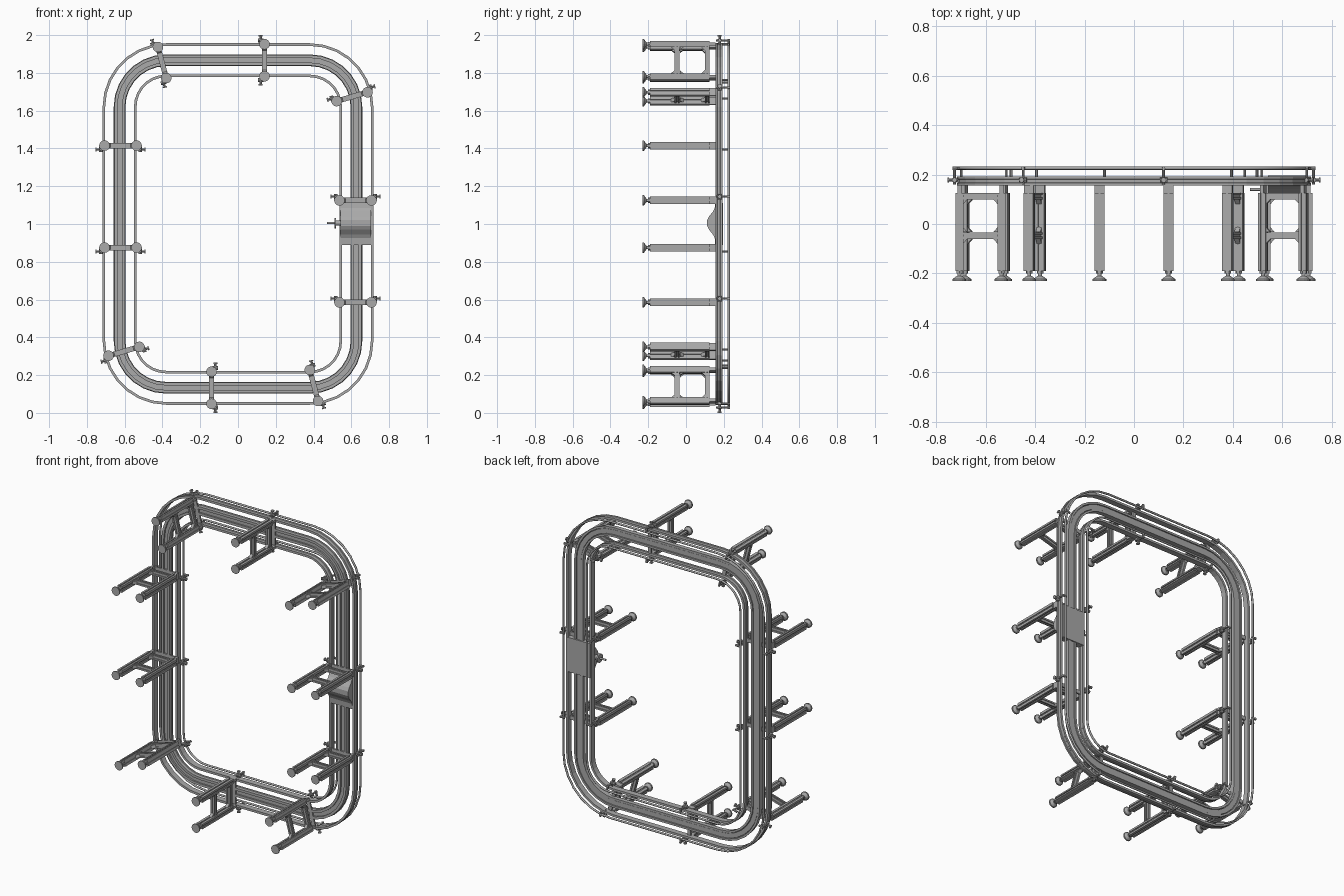
import bpy, bmesh, math
from mathutils import Matrix, Vector

cube = bpy.data.objects.get("Cube")
if cube:
    bpy.data.objects.remove(cube)

steel = bpy.data.materials.new("grey_steel")
steel.use_nodes = True
GREY = (0.4, 0.4, 0.4, 1)
steel.diffuse_color = GREY
steel.node_tree.nodes["Principled BSDF"].inputs["Base Color"].default_value = GREY


def finish(bm, name):
    bmesh.ops.recalc_face_normals(bm, faces=bm.faces)
    mesh = bpy.data.meshes.new(name)
    bm.to_mesh(mesh)
    bm.free()
    mesh.materials.append(steel)
    return mesh


def place(name, mesh, matrix=Matrix()):
    obj = bpy.data.objects.new(name, mesh)
    bpy.context.collection.objects.link(obj)
    obj.matrix_world = matrix
    return obj


def box(bm, x, y, z):
    """Box from (low, high) pairs."""
    size = [b - a for a, b in (x, y, z)]
    mid = [(a + b) / 2 for a, b in (x, y, z)]
    bmesh.ops.create_cube(bm, size=1, matrix=Matrix.Translation(mid) @ Matrix.Diagonal((*size, 1)))


def rod(bm, start, end, r1, r2=None, sides=12):
    start, end = Vector(start), Vector(end)
    d = end - start
    m = Matrix.Translation((start + end) / 2) @ d.to_track_quat('Z', 'Y').to_matrix().to_4x4()
    bmesh.ops.create_cone(bm, cap_ends=True, segments=sides, radius1=r1,
                          radius2=r1 if r2 is None else r2, depth=d.length, matrix=m)


def prism(bm, points, axis, low, high):
    """Extrude a closed outline of 3D points along an axis."""
    axis = Vector(axis)
    face = bm.faces.new([bm.verts.new(Vector(p) + axis * low) for p in points])
    new = bmesh.ops.extrude_face_region(bm, geom=[face])["geom"]
    bmesh.ops.translate(bm, vec=axis * (high - low),
                        verts=[v for v in new if isinstance(v, bmesh.types.BMVert)])


def slotted(w, h, slot=0.004, deep=0.005):
    """Quarter-turn outline of a bar with a groove in each side."""
    quarter = [(w, slot), (w, h), (slot, h), (slot, h - deep)]
    outline = [(w - deep, slot)] + quarter
    mirrored = [(-x, z) for x, z in reversed(outline)]
    top = outline + mirrored
    return top + [(x, -z) for x, z in reversed(top)]


# Rounded-rectangle loop shared by the track, side beams and rails
CORNER_X, CORNER_Z, RADIUS, STEPS = 0.38, 0.62, 0.247, 7


def sweep(name, profile):
    """Carry a closed (offset, y) profile around the loop."""
    bm = bmesh.new()
    rings = []
    for q, (sx, sz) in enumerate(((1, 1), (-1, 1), (-1, -1), (1, -1))):
        for i in range(STEPS + 1):
            a = math.pi / 2 * (q + i / STEPS)
            rings.append([bm.verts.new((sx * CORNER_X + (RADIUS + o) * math.cos(a), y,
                                        1 + sz * CORNER_Z + (RADIUS + o) * math.sin(a)))
                          for o, y in profile])
    n = len(profile)
    for k, ring in enumerate(rings):
        nxt = rings[(k + 1) % len(rings)]
        for j in range(n):
            bm.faces.new((ring[j], ring[(j + 1) % n], nxt[(j + 1) % n], nxt[j]))
    return place(name, finish(bm, name))


# Central track: channel grooved below, with the chain running in it above
half = [(0.012, 0.17), (0.012, 0.16), (0.028, 0.16), (0.028, 0.182), (0.031, 0.185),
        (0.031, 0.193), (0.018, 0.193), (0.018, 0.175)]
sweep("track_channel", half + [(-o, y) for o, y in reversed(half)])
sweep("chain_strip", [(-0.015, 0.174), (0.015, 0.174), (0.015, 0.189), (-0.015, 0.189)])

# Side beams along both edges, each with a guide rail above it
for label, s in (("outer", 1), ("inner", -1)):
    c = s * 0.083
    sweep(label + "_side_beam", [(c - 0.007, 0.155), (c + 0.007, 0.155), (c + 0.007, 0.165),
                                 (c + 0.004, 0.168), (c + 0.004, 0.18), (c + 0.007, 0.183),
                                 (c + 0.007, 0.192), (c - 0.007, 0.192)])
    ring = [2 * math.pi * k / 8 for k in range(8)]
    rail = sweep(label + "_guide_rail",
                 [(c + 0.006 * math.cos(a), 0.226 + 0.007 * math.sin(a)) for a in ring])
    rail.data.shade_smooth()

# Support frame: local x is across the track, y its depth, z along it
bm = bmesh.new()
for s in (-1, 1):
    c = s * 0.085
    prism(bm, [(c + x, 0, z) for x, z in slotted(0.016, 0.02)], (0, 1, 0), -0.19, 0.125)
    box(bm, (c - 0.008, c + 0.008), (0.125, 0.157), (-0.02, 0.02))
    rod(bm, (c, -0.215, 0), (c, -0.18, 0), 0.008)
    rod(bm, (c, -0.23, 0), (c, -0.222, 0), 0.028, sides=16)
    rod(bm, (c, -0.222, 0), (c, -0.21, 0), 0.026, 0.01, sides=16)
    rod(bm, (c, -0.2, 0), (c, -0.188, 0), 0.014, sides=6)
    # corner gussets
    edge = s * 0.07
    for y, d in ((0.1, -1), (-0.033, 1), (-0.06, -1)):
        prism(bm, [(edge, y, 0), (edge - s * 0.018, y, 0), (edge, y + d * 0.02, 0)],
              (0, 0, 1), -0.01, 0.01)
for low, high in ((0.1, 0.125), (-0.06, -0.035)):
    mid = (low + high) / 2
    prism(bm, [(0, mid + y, z) for y, z in slotted((high - low) / 2, 0.014)],
          (1, 0, 0), -0.072, 0.072)
# tie joining the central track to the side beams
box(bm, (-0.08, 0.08), (0.16, 0.17), (-0.012, 0.012))
frame_mesh = finish(bm, "support_frame")

# Rail clamp: arms, posts, knobs and rail holders
bm = bmesh.new()
for s in (-1, 1):
    t = 0.02
    rod(bm, (s * 0.085, 0.178, t), (s * 0.128, 0.178, t), 0.006, sides=8)
    rod(bm, (s * 0.126, 0.178, t), (s * 0.133, 0.178, t), 0.011, sides=8)
    rod(bm, (s * 0.105, 0.16, t), (s * 0.105, 0.233, t), 0.006, sides=8)
    rod(bm, (s * 0.105, 0.178, t - 0.015), (s * 0.105, 0.178, t + 0.015), 0.01, sides=8)
    rod(bm, (s * 0.08, 0.226, t), (s * 0.112, 0.226, t), 0.007, sides=8)
clamp_mesh = finish(bm, "rail_clamp")

# Five stations, each repeated by a half turn about the loop centre
stations = [("upper_side", -0.622, 0.415, 180), ("lower_side", -0.622, -0.125, 180),
            ("top", 0.14, 0.867, 90), ("left_corner", -0.402, 0.855, 105),
            ("right_corner", 0.604, 0.674, 16)]
for label, x, z, angle in stations:
    for turn, side in ((1, "a"), (-1, "b")):
        a = math.radians(angle + (0 if turn == 1 else 180))
        m = Matrix.Translation((turn * x, 0, 1 + turn * z)) @ Matrix.Rotation(-a, 4, 'Y')
        place(f"{label}_support_frame_{side}", frame_mesh, m)
        place(f"{label}_rail_clamp_{side}", clamp_mesh, m)

# Drive cover with a bulge towards the legs
bm = bmesh.new()
outline = [(0.196, 0.89), (0.155, 0.89), (0.152, 0.925), (0.142, 0.945), (0.122, 0.97),
           (0.112, 0.99), (0.112, 1.02), (0.122, 1.04), (0.142, 1.065), (0.152, 1.085),
           (0.155, 1.11), (0.196, 1.11)]
prism(bm, [(0, y, z) for y, z in outline], (1, 0, 0), 0.542, 0.703)
place("drive_cover", finish(bm, "drive_cover"))

# Drive shaft and hand knob on the inner side
bm = bmesh.new()
rod(bm, (0.47, 0.14, 1.005), (0.55, 0.14, 1.005), 0.006)
rod(bm, (0.51, 0.14, 1.005), (0.52, 0.14, 1.005), 0.028, sides=16)
rod(bm, (0.52, 0.14, 1.005), (0.545, 0.14, 1.005), 0.014)
place("drive_shaft", finish(bm, "drive_shaft"))
